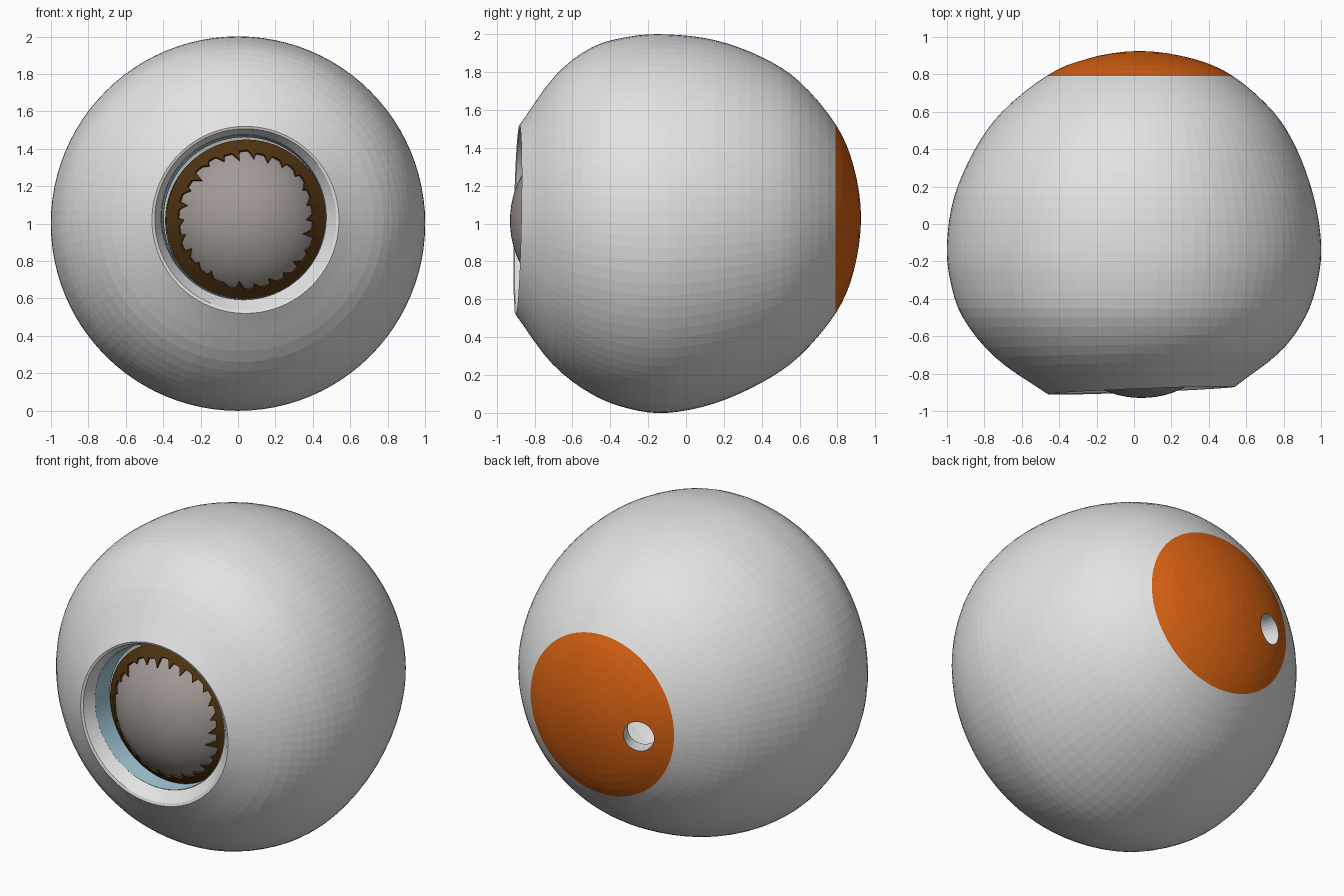
import bpy, bmesh, math, random
from mathutils import Vector

random.seed(4)
if "Cube" in bpy.data.objects:
    bpy.data.objects.remove(bpy.data.objects["Cube"])


def material(name, color):
    m = bpy.data.materials.new(name)
    m.use_nodes = True
    m.diffuse_color = (*color, 1)
    m.node_tree.nodes["Principled BSDF"].inputs["Base Color"].default_value = (*color, 1)
    return m


WHITE = material("off white", (0.76, 0.76, 0.76))
ORANGE = material("burnt orange", (0.68, 0.12, 0.006))
BLUE = material("pale blue", (0.38, 0.60, 0.70))
BROWN = material("dark brown", (0.075, 0.032, 0.005))
TAUPE = material("taupe grey", (0.36, 0.32, 0.30))


def finish(bm, name, mats):
    bmesh.ops.remove_doubles(bm, verts=bm.verts, dist=0.0002)
    bmesh.ops.recalc_face_normals(bm, faces=bm.faces)
    me = bpy.data.meshes.new(name)
    bm.to_mesh(me)
    bm.free()
    ob = bpy.data.objects.new(name, me)
    bpy.context.collection.objects.link(ob)
    for m in mats:
        me.materials.append(m)
    return ob


def activate(ob):
    bpy.ops.object.select_all(action='DESELECT')
    ob.select_set(True)
    bpy.context.view_layer.objects.active = ob


def loft(rings, segs=96, closed=False):
    """Rings are (y, radius, centre x, centre z, tilt), lofted along y."""
    bm = bmesh.new()
    rows = []
    for y, r, cx, cz, tilt in rings:
        row = []
        for i in range(segs):
            a = math.tau * i / segs
            dx, dz = r * math.cos(a), r * math.sin(a)
            row.append(bm.verts.new((cx + dx, y + tilt * (dx + dz / 2), cz + dz)))
        rows.append(row)
    pairs = list(zip(rows, rows[1:])) + ([(rows[-1], rows[0])] if closed else [])
    for a, b in pairs:
        for i in range(segs):
            j = (i + 1) % segs
            bm.faces.new((a[i], a[j], b[j], b[i]))
    return bm


def smooth_path(points, steps):
    """Catmull-Rom curve through the points."""
    pts = [Vector(p) for p in points]
    mirror = pts[1].copy()
    mirror[1] *= -1
    pts = [mirror] + pts + [2 * pts[-1] - pts[-2]]
    out = []
    for p, q, r, s in zip(pts, pts[1:], pts[2:], pts[3:]):
        for k in range(steps):
            t = k / steps
            out.append(0.5 * (2 * q + (r - p) * t + (2 * p - 5 * q + 4 * r - s) * t ** 2
                              + (3 * q - p - 3 * r + s) * t ** 3))
    return out + [pts[-2]]


# Eyeball shell: outside from back pole to front rim, then funnel and inside
outside = smooth_path([
    (0.925, 0, 0.03, 1.03, 0), (0.885, 0.28, 0.03, 1.025, 0),
    (0.79, 0.50, 0.03, 1.025, 0), (0.6, 0.725, 0.02, 1.025, 0),
    (0.4, 0.86, 0.01, 1.02, 0), (0.15, 0.96, 0, 1.01, 0),
    (-0.1, 1.0, 0, 1.0, 0), (-0.3, 0.983, 0, 1.005, 0),
    (-0.5, 0.915, 0, 1.015, 0), (-0.7, 0.76, 0.02, 1.02, 0.02),
    (-0.89, 0.50, 0.04, 1.02, 0.04)], 4)
funnel = [(-0.885, 0.485, 0.04, 1.022, 0.04), (-0.82, 0.44, 0.03, 1.035, 0.03),
          (-0.74, 0.45, 0.03, 1.035, 0.02)]
inside = smooth_path([(0.85, 0, 0.03, 1.02, 0), (0.6, 0.62, 0.02, 1.02, 0),
                      (0.2, 0.86, 0, 1.01, 0), (-0.2, 0.91, 0, 1.0, 0),
                      (-0.6, 0.74, 0.01, 1.01, 0.01)], 3)
shell = finish(loft(outside + funnel + inside[::-1]), "eyeball_shell", [WHITE, ORANGE])

# Ragged orange patch on the back of the shell
for f in shell.data.polygons:
    c = f.center
    reach = 0.505 + random.uniform(-0.015, 0.015)
    if c.y > 0.6 and f.normal.y > 0 and math.hypot(c.x - 0.04, c.z - 1.02) < reach:
        f.material_index = 1

# Round nerve opening through the back
way = Vector((-0.28, 0.87, 0)).normalized()
bm = bmesh.new()
bmesh.ops.create_cone(bm, cap_ends=True, segments=32, radius1=0.092, radius2=0.092, depth=0.4)
cutter = finish(bm, "nerve_hole_cutter", [WHITE])
cutter.rotation_euler = way.to_track_quat('Z', 'Y').to_euler()
cutter.location = Vector((0, 0, 1)) + way * 0.9
cutter.hide_render = True
activate(shell)
cut = shell.modifiers.new("nerve_hole", 'BOOLEAN')
cut.operation = 'DIFFERENCE'
cut.solver = 'EXACT'
cut.object = cutter
bpy.ops.object.modifier_apply(modifier=cut.name)
bpy.data.objects.remove(cutter)

# Blue ring lining the front opening
finish(loft([(-0.825, 0.44, 0.03, 1.035, 0.03), (-0.70, 0.432, 0.035, 1.03, 0.02),
             (-0.70, 0.47, 0.03, 1.03, 0.02), (-0.80, 0.47, 0.03, 1.035, 0.03)],
            closed=True), "ciliary_ring", [BLUE])

# Conical iris with slanted ragged teeth along the pupil
TEETH, STEPS = 26, 10
bm = bmesh.new()
rows = []
for tooth in range(TEETH):
    length = random.uniform(0.015, 0.045)
    base = random.uniform(0.355, 0.372)
    for k in range(STEPS):
        a = math.tau * (tooth + k / STEPS) / TEETH
        inner = base - length * max(0, 1 - 2.5 * k / STEPS)
        row = []
        for r in (0.425, 0.39, inner):
            y = -0.72 - 0.9 * (0.425 - r)
            row.append(bm.verts.new((0.045 + r * math.cos(a), y, 1.02 + r * math.sin(a))))
        rows.append(row)
for a, b in zip(rows, rows[1:] + rows[:1]):
    for k in range(2):
        bm.faces.new((a[k], b[k], b[k + 1], a[k + 1]))
iris = finish(bm, "iris", [BROWN])
solid = iris.modifiers.new("thickness", 'SOLIDIFY')
solid.thickness = 0.012
solid.offset = 0

# Smooth lens bulging through the pupil
bm = bmesh.new()
bmesh.ops.create_uvsphere(bm, u_segments=64, v_segments=32, radius=1)
bmesh.ops.scale(bm, vec=(0.43, 0.36, 0.43), verts=bm.verts)
bmesh.ops.translate(bm, vec=(0.04, -0.57, 1.015), verts=bm.verts)
lens = finish(bm, "lens", [TAUPE])
activate(lens)
bpy.ops.object.shade_smooth_by_angle()
